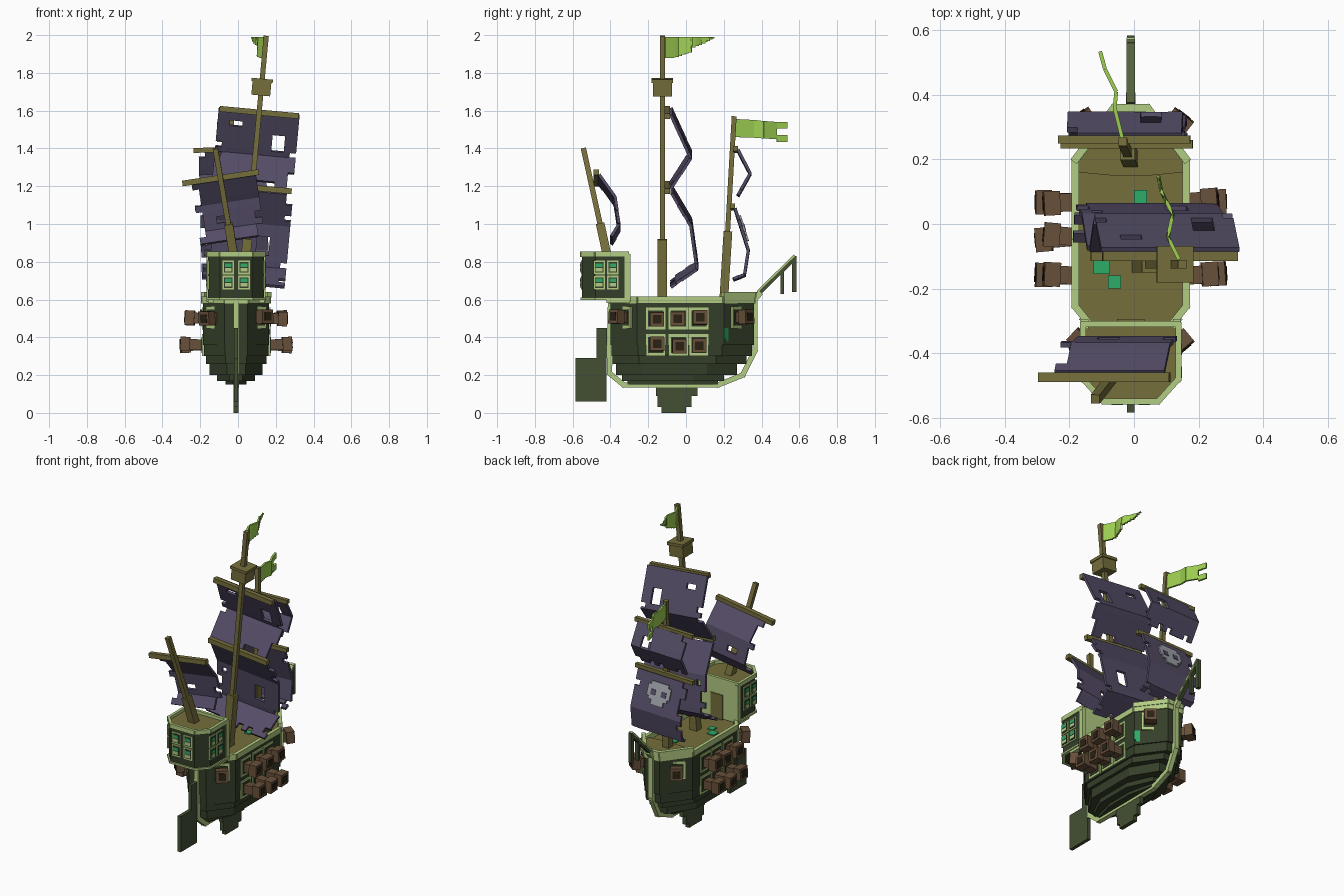
import bpy, bmesh, math, random
from mathutils import Matrix, Vector

random.seed(4)
if "Cube" in bpy.data.objects:
    bpy.data.objects.remove(bpy.data.objects["Cube"])
CX = -0.01  # hull centre line
I = Matrix.Identity(4)


def material(name, *rgb):
    lin = [((c / 255 + 0.055) / 1.055) ** 2.4 for c in rgb] + [1]
    m = bpy.data.materials.new(name)
    m.use_nodes = True
    m.diffuse_color = lin
    m.node_tree.nodes["Principled BSDF"].inputs["Base Color"].default_value = lin
    return m


HULL = material("dark hull green", 52, 63, 41)
KEEL = material("moss green", 68, 80, 52)
TRIM = material("pale green trim", 178, 204, 130)
WOOD = material("olive wood", 118, 111, 60)
SAIL = material("purple sail", 84, 76, 102)
BROWN = material("cannon brown", 104, 80, 58)
BLACK = material("dark bore", 42, 34, 20)
GREEN = material("emerald", 46, 172, 104)
FLAG = material("lime flag", 158, 208, 82)
BONE = material("bone grey", 158, 162, 168)


def make(name, bm, mats, matrix=I):
    bmesh.ops.recalc_face_normals(bm, faces=bm.faces)
    me = bpy.data.meshes.new(name)
    bm.to_mesh(me)
    bm.free()
    for m in mats:
        me.materials.append(m)
    ob = bpy.data.objects.new(name, me)
    ob.matrix_world = matrix
    bpy.context.collection.objects.link(ob)
    return ob


def box(name, centre, size, mat, matrix=I):
    bm = bmesh.new()
    bmesh.ops.create_cube(bm, size=1, matrix=Matrix.Translation(centre) @ Matrix.Diagonal((*size, 1)))
    return make(name, bm, [mat], matrix)


def beam(name, p, q, w, h, mat):
    """Box between two points; w is its sideways width."""
    p, q = Vector(p), Vector(q)
    d = (q - p).normalized()
    a = Vector((1, 0, 0)) if abs(d.z) > 0.9 else d.cross((0, 0, 1))
    a = (a - d * a.dot(d)).normalized()
    m = Matrix((a, d.cross(a), d)).transposed().to_4x4()
    return box(name, (0, 0, 0), (w, h, (q - p).length), mat, Matrix.Translation((p + q) / 2) @ m)


def path(name, pts, w, h, mat):
    for p, q in zip(pts, pts[1:]):
        e = (Vector(q) - Vector(p)).normalized() * min(w, h) * 0.35
        beam(name, Vector(p) - e, Vector(q) + e, w, h, mat)


def prism(name, outline, z0, z1, side, top):
    bm = bmesh.new()
    f = bm.faces.new([bm.verts.new((x, y, z0)) for x, y in outline])
    r = bmesh.ops.extrude_face_region(bm, geom=[f])
    bmesh.ops.translate(bm, vec=(0, 0, z1 - z0), verts=[v for v in r["geom"] if isinstance(v, bmesh.types.BMVert)])
    bmesh.ops.recalc_face_normals(bm, faces=bm.faces)
    for f in bm.faces:
        f.material_index = int(f.normal.z > 0.9)
    make(name, bm, [side, top])


def tilt(x, y, z, degrees):
    p = Matrix.Translation((x, y, z))
    return p @ Matrix.Rotation(math.radians(degrees), 4, "Y") @ p.inverted()


def outline(hw, y0, y1, stern, bow):
    half = [(hw * 0.35, y0), (hw, y0 + stern), (hw, y1 - bow), (hw * 0.3, y1)]
    return [(CX + x, y) for x, y in half] + [(CX - x, y) for x, y in reversed(half)]


# Stepped hull
for z0, z1, hw, y0, y1 in [(0.36, 0.58, 0.175, -0.4, 0.36), (0.3, 0.36, 0.171, -0.395, 0.35),
                           (0.26, 0.3, 0.16, -0.39, 0.32), (0.2, 0.26, 0.14, -0.37, 0.27),
                           (0.17, 0.2, 0.1, -0.34, 0.2), (0.15, 0.17, 0.055, -0.31, 0.17)]:
    prism("hull_layer", outline(hw, y0, y1, 0.14, 0.16), z0, z1, HULL, WOOD)
rim = [(x, y, 0.597) for x, y in outline(0.172, -0.395, 0.355, 0.14, 0.16)]
path("hull_rim", rim + rim[:1], 0.022, 0.036, TRIM)
prism("foredeck", outline(0.16, 0.15, 0.35, 0.01, 0.15), 0.58, 0.6, HULL, WOOD)
bow_rim = [(x, y, 0.625) for x, y in outline(0.172, -0.395, 0.36, 0.14, 0.16)[2:6]]
path("bow_rim", bow_rim, 0.024, 0.03, TRIM)

# Keel strip, keel fin, rudder, bowsprit
stem = [(-0.4, 0.58), (-0.405, 0.21), (-0.33, 0.148), (0.17, 0.148), (0.3, 0.2), (0.365, 0.33), (0.365, 0.6), (0.39, 0.63)]
path("keel_strip", [(CX, y, z) for y, z in stem], 0.03, 0.028, TRIM)
for y0, y1, z0, z1 in [(-0.16, 0.06, 0.09, 0.14), (-0.15, 0.03, 0.03, 0.09), (-0.13, 0, 0, 0.03)]:
    box("keel_fin", (CX, (y0 + y1) / 2, (z0 + z1) / 2), (0.026, y1 - y0, z1 - z0), KEEL)
box("rudder_blade", (CX, -0.503, 0.175), (0.022, 0.164, 0.23), KEEL)
box("rudder_post", (CX, -0.446, 0.37), (0.022, 0.056, 0.16), KEEL)
beam("bowsprit", (CX, 0.37, 0.62), (CX, 0.565, 0.81), 0.024, 0.024, KEEL)
beam("bowsprit_edge", (CX, 0.38, 0.645), (CX, 0.575, 0.835), 0.026, 0.01, TRIM)
box("bowsprit_tip", (CX, 0.573, 0.735), (0.024, 0.024, 0.19), KEEL)
box("bowsprit_drop", (CX, 0.51, 0.7), (0.024, 0.018, 0.14), KEEL)

# Stern cabin
half = [(0.085, -0.55), (0.148, -0.48), (0.148, -0.31)]
plan = [(CX + x, y) for x, y in half] + [(CX - x, y) for x, y in reversed(half)]
prism("cabin", plan, 0.6, 0.835, HULL, WOOD)
for z, h in [(0.84, 0.028), (0.604, 0.012)]:
    loop = [(x, y, z) for x, y in plan]
    path("cabin_rim", loop + loop[:1], 0.018, h, TRIM)
box("cabin_back", (CX, -0.307, 0.715), (0.29, 0.012, 0.24), TRIM)
box("cabin_door", (CX, -0.299, 0.67), (0.085, 0.008, 0.16), WOOD)
for s in (-1, 1):
    box("cabin_corner_post", (CX + s * 0.143, -0.31, 0.715), (0.025, 0.03, 0.25), TRIM)
    box("cabin_sill", (CX + s * 0.135, -0.36, 0.592), (0.03, 0.12, 0.02), TRIM)


def window(x, y, z, angle):
    m = Matrix.Translation((x, y, z)) @ Matrix.Rotation(math.radians(angle), 4, "Z")
    box("window_frame", (0, 0, 0), (0.009, 0.062, 0.074), TRIM, m)
    box("window_gap", (0.004, 0, 0), (0.008, 0.046, 0.056), HULL, m)
    for t in (-1, 1):
        box("window_pane", (0.007, 0, t * 0.012), (0.007, 0.036, 0.02), GREEN if t > 0 else TRIM, m)


for z in (0.77, 0.69):
    for s in (-1, 1):
        window(CX + s * 0.042, -0.551, z, -90)
        for y in (-0.46, -0.388):
            window(CX + s * 0.149, y, z, 0 if s > 0 else 180)


# Cannons in framed ports
def cannon(x, y, z, angle, length):
    m = Matrix.Translation((x, y, z)) @ Matrix.Rotation(math.radians(angle), 4, "Z")
    box("port_frame", (0, 0, 0), (0.012, 0.104, 0.115), TRIM, m)
    box("port_hole", (0.004, 0, 0), (0.009, 0.08, 0.085), HULL, m)
    m = m @ Matrix.Rotation(math.radians(random.uniform(-6, 6)), 4, "Z")
    m = m @ Matrix.Rotation(math.radians(random.uniform(-5, 5)), 4, "Y")
    box("cannon_barrel", (length / 2 - 0.01, 0, 0), (length, 0.056, 0.056), BROWN, m)
    box("cannon_muzzle", (length - 0.03, 0, 0), (0.05, 0.075, 0.075), BROWN, m)
    box("cannon_bore", (length - 0.005, 0, 0), (0.006, 0.045, 0.045), BLACK, m)


for s in (-1, 1):
    for y in (-0.16, -0.04, 0.068):
        for z, length in ((0.5, 0.1), (0.36, 0.125)):
            cannon(CX + s * 0.175, y, z, 0 if s > 0 else 180, length)
    for y, a in ((0.275, 52), (-0.325, -50)):
        cannon(CX + s * 0.117, y, 0.505, a if s > 0 else 180 - a, 0.085)

# Emerald slime patches
for x, y, w, d in [(-0.1, -0.13, 0.05, 0.05), (-0.06, -0.18, 0.04, 0.04), (0.02, 0.085, 0.04, 0.04)]:
    box("deck_slime", (x, y, 0.583), (w, d, 0.008), GREEN)
slope = Matrix.Translation((CX + 0.172, 0.212, 0.42)) @ Matrix.Rotation(math.radians(52), 4, "Z")
box("hull_slime", (-0.004, 0.01, 0), (0.009, 0.045, 0.06), GREEN, slope)
box("hull_slime_drip", (-0.004, 0.03, -0.03), (0.009, 0.06, 0.025), GREEN, slope)


# Sails: folded sheets of square cells with torn holes and edges
def sail(name, cx, hw, profile, matrix, holes=()):
    pts = []
    for (ya, za), (yb, zb) in zip(profile, profile[1:]):
        n = max(1, round(math.hypot(yb - ya, zb - za) / 0.033))
        pts += [(ya + (yb - ya) * i / n, za + (zb - za) * i / n) for i in range(n)]
    pts.append(profile[-1])
    cols = round(hw * 2 / 0.033)
    bm = bmesh.new()
    grid = [[bm.verts.new((cx - hw + 2 * hw * c / cols, y, z)) for c in range(cols + 1)] for y, z in pts]
    for r in range(len(pts) - 1):
        z = (pts[r][1] + pts[r + 1][1]) / 2
        for c in range(cols):
            u = -hw + 2 * hw * (c + 0.5) / cols
            edge = c in (0, cols - 1) or r == len(pts) - 2
            torn = edge and random.random() < 0.25
            if torn or any(abs(u - a) < w and abs(z - b) < h for a, b, w, h in holes):
                continue
            bm.faces.new((grid[r][c], grid[r][c + 1], grid[r + 1][c + 1], grid[r + 1][c]))
    bmesh.ops.delete(bm, geom=[v for v in bm.verts if not v.link_faces], context="VERTS")
    ob = make(name, bm, [SAIL], matrix)
    mod = ob.modifiers.new("thickness", "SOLIDIFY")
    mod.thickness, mod.offset = 0.016, 0


# Main mast
M = tilt(0.02, -0.125, 0.6, 5.3)
box("main_mast_foot", (0.02, -0.125, 0.74), (0.05, 0.05, 0.36), WOOD, M)
box("main_mast", (0.02, -0.125, 1.3), (0.027, 0.027, 1.405), WOOD, M)
box("crows_nest", (0.02, -0.125, 1.725), (0.1, 0.1, 0.08), WOOD, M)
box("crows_nest_lip", (0.02, -0.125, 1.765), (0.114, 0.114, 0.018), WOOD, M)
for z in (1.595, 1.195):
    box("main_yard", (0.02, -0.1, z), (0.42, 0.028, 0.03), WOOD, M)
sail("main_upper_sail", 0.02, 0.215, [(-0.08, 1.6), (0.025, 1.37), (-0.08, 1.205)], M,
     [(-0.126, 1.53, 0.035, 0.025), (0.105, 1.445, 0.035, 0.045)])
sail("main_lower_sail", 0.02, 0.22, [(-0.075, 1.18), (0.025, 1.01), (0.058, 0.78), (-0.08, 0.685)], M,
     [(0.094, 0.89, 0.035, 0.05), (-0.17, 0.96, 0.03, 0.03)])

# Stern mast
M = tilt(-0.025, -0.42, 0.83, -8.5)
beam("stern_mast", (-0.02, -0.415, 0.82), (-0.12, -0.543, 1.4), 0.028, 0.028, WOOD)
beam("stern_mast_foot", (-0.02, -0.415, 0.82), (-0.05, -0.454, 1.0), 0.046, 0.046, WOOD)
box("stern_yard", (-0.03, -0.475, 1.25), (0.41, 0.03, 0.03), WOOD, M)
sail("stern_sail", -0.015, 0.172, [(-0.46, 1.24), (-0.375, 1.12), (-0.355, 0.98), (-0.395, 0.915)], M,
     [(-0.05, 1.04, 0.035, 0.025)])

# Fore mast
M = tilt(CX, 0.2, 0.6, -1.5)
beam("fore_mast_foot", (CX, 0.2, 0.6), (CX - 0.01, 0.222, 0.96), 0.046, 0.046, WOOD)
beam("fore_mast", (CX, 0.2, 0.6), (-0.035, 0.255, 1.57), 0.026, 0.026, WOOD)
for z, y in ((1.395, 0.262), (1.09, 0.247)):
    box("fore_yard", (CX, y, z), (0.41, 0.026, 0.026), WOOD, M)
sail("fore_upper_sail", CX, 0.178, [(0.275, 1.39), (0.34, 1.265), (0.275, 1.15)], M, [(0.08, 1.3, 0.02, 0.03)])
sail("fore_lower_sail", CX, 0.178, [(0.26, 1.08), (0.33, 0.86), (0.31, 0.73), (0.25, 0.705)], M)

# Skull emblem on the lower fore sail
E = M @ Matrix.Translation((CX, 0.3, 0.97)) @ Matrix.Rotation(math.radians(17.6), 4, "X")
for x, z, w, h, mat, y in [(0, 0.02, 0.16, 0.07, BONE, 0.009), (0, 0.065, 0.12, 0.02, BONE, 0.009),
                           (0, -0.025, 0.13, 0.02, BONE, 0.009), (0, -0.05, 0.085, 0.03, BONE, 0.009),
                           (-0.037, 0.01, 0.034, 0.034, SAIL, 0.012), (0.037, 0.01, 0.034, 0.034, SAIL, 0.012)]:
    box("skull_plate", (x, y, z), (w, 0.009, h), mat, E)


# Flags: rippled ribbons with stepped edges
def flag(name, pts, span):
    bm = bmesh.new()
    steps = 4
    total = (len(pts) - 1) * steps
    for i, (p, q) in enumerate(zip(pts, pts[1:])):
        for k in range(steps):
            a, b = (Vector(p).lerp(Vector(q), (k + j) / steps) for j in (0, 1))
            for lo, hi in span((i * steps + k) / total):
                bm.faces.new([bm.verts.new((v.x, v.y, z)) for v, z in ((a, lo), (b, lo), (b, hi), (a, hi))])
    bmesh.ops.remove_doubles(bm, verts=bm.verts, dist=0.0005)
    mod = make(name, bm, [FLAG]).modifiers.new("thickness", "SOLIDIFY")
    mod.thickness, mod.offset = 0.012, 0


flag("main_flag", [(0.14, -0.11), (0.105, -0.04), (0.12, 0.03), (0.085, 0.1), (0.075, 0.15)],
     lambda t: [(1.88 + 0.1 * max(0, t - 0.12) ** 1.1, 1.99)] if t < 0.5 else [(1.88 + 0.11 * t, 1.99)])
flag("fore_flag", [(-0.035, 0.26), (-0.06, 0.36), (-0.055, 0.41), (-0.09, 0.48), (-0.105, 0.535)],
     lambda t: [(1.46 - 0.015 * t, 1.555 - 0.02 * t)] if t < 0.75 else [(1.435, 1.47), (1.505, 1.54)])
